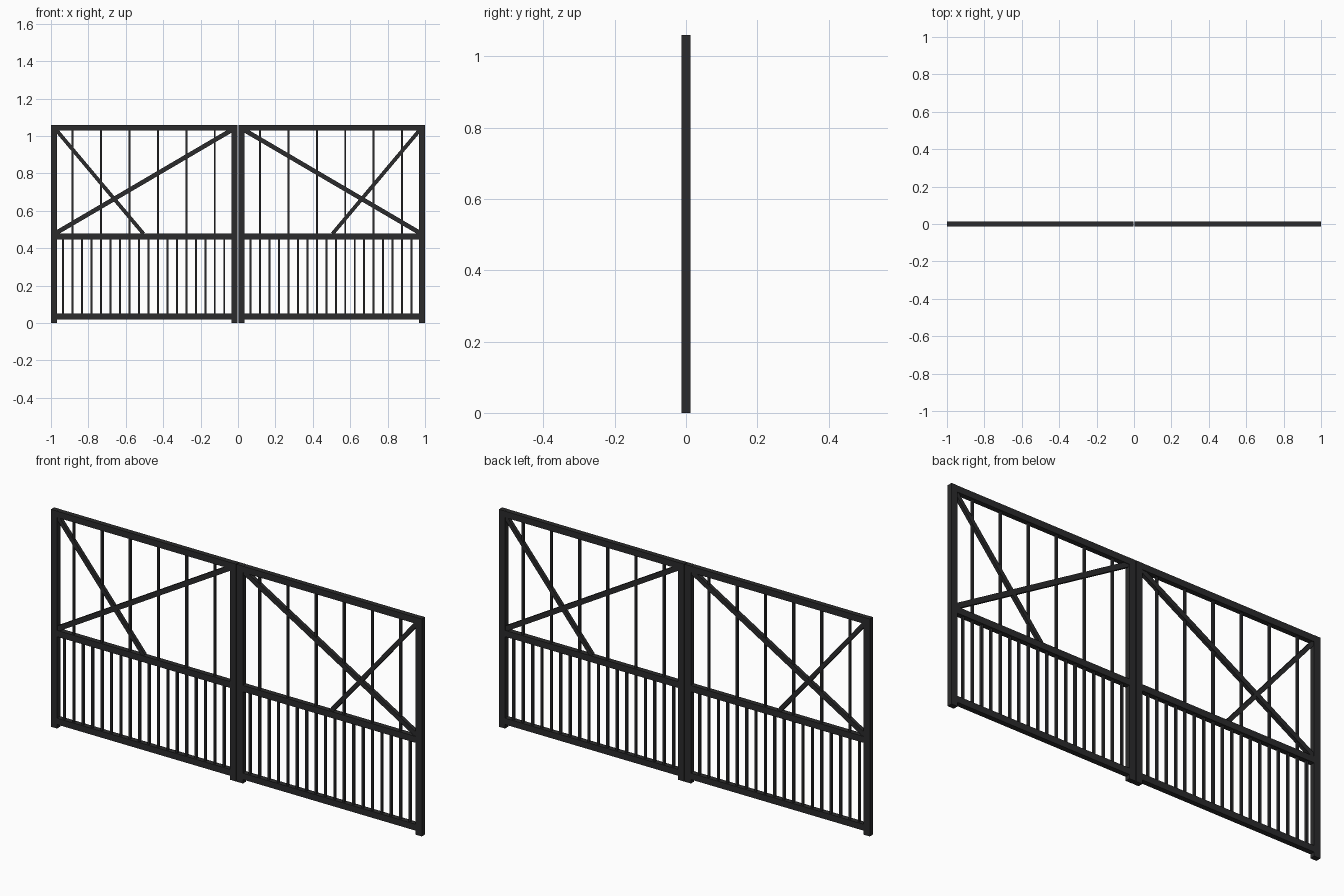
import bpy, math
from mathutils import Matrix

if "Cube" in bpy.data.objects:
    bpy.data.objects.remove(bpy.data.objects["Cube"])

iron = bpy.data.materials.new("dark_iron")
iron.diffuse_color = (0.024, 0.024, 0.025, 1)
iron.use_nodes = True
iron.node_tree.nodes["Principled BSDF"].inputs["Base Color"].default_value = iron.diffuse_color


def box(name, loc, size, angle=0.0):
    """Axis-aligned box, optionally turned in the gate plane."""
    bpy.ops.mesh.primitive_cube_add(size=1)
    ob = bpy.context.object
    ob.name = name
    ob.data.transform(Matrix.Diagonal((*size, 1)))
    ob.location = loc
    ob.rotation_euler = (0, angle, 0)
    ob.data.materials.append(iron)
    return ob


def brace(name, a, b, width, depth):
    """Flat bar between two (x, z) points."""
    dx, dz = b[0] - a[0], b[1] - a[1]
    mid = ((a[0] + b[0]) / 2, 0, (a[1] + b[1]) / 2)
    return box(name, mid, (math.hypot(dx, dz), depth, width), -math.atan2(dz, dx))


POST, DEPTH, TOP = 0.033, 0.025, 1.06
BAR, STEP = 0.0105, 0.0507

for side, s in (("left", -1), ("right", 1)):
    # upright posts
    box(f"{side}_outer_post", (s * 0.9835, 0, TOP / 2), (POST, DEPTH, TOP))
    box(f"{side}_inner_post", (s * 0.0185, 0, TOP / 2), (POST, DEPTH, TOP))

    # horizontal rails
    for rail, z in (("bottom", 0.035), ("middle", 0.463), ("top", 1.044)):
        box(f"{side}_{rail}_rail", (s * 0.501, 0, z), (0.934, DEPTH, 0.031))

    # crossing diagonal braces
    brace(f"{side}_long_brace", (s * 0.972, 0.482), (s * 0.03, 1.034), 0.024, 0.018)
    brace(f"{side}_short_brace", (s * 0.975, 1.036), (s * 0.505, 0.477), 0.02, 0.016)

    # infill bars: every one below, every third above
    start = -0.9355 if s < 0 else 0.0665
    for i in range(18):
        x = start + i * STEP
        box(f"{side}_lower_bar", (x, 0, 0.249), (BAR, BAR, 0.41))
        if i % 3 == 1:
            box(f"{side}_upper_bar", (x, 0, 0.754), (BAR, BAR, 0.56))
